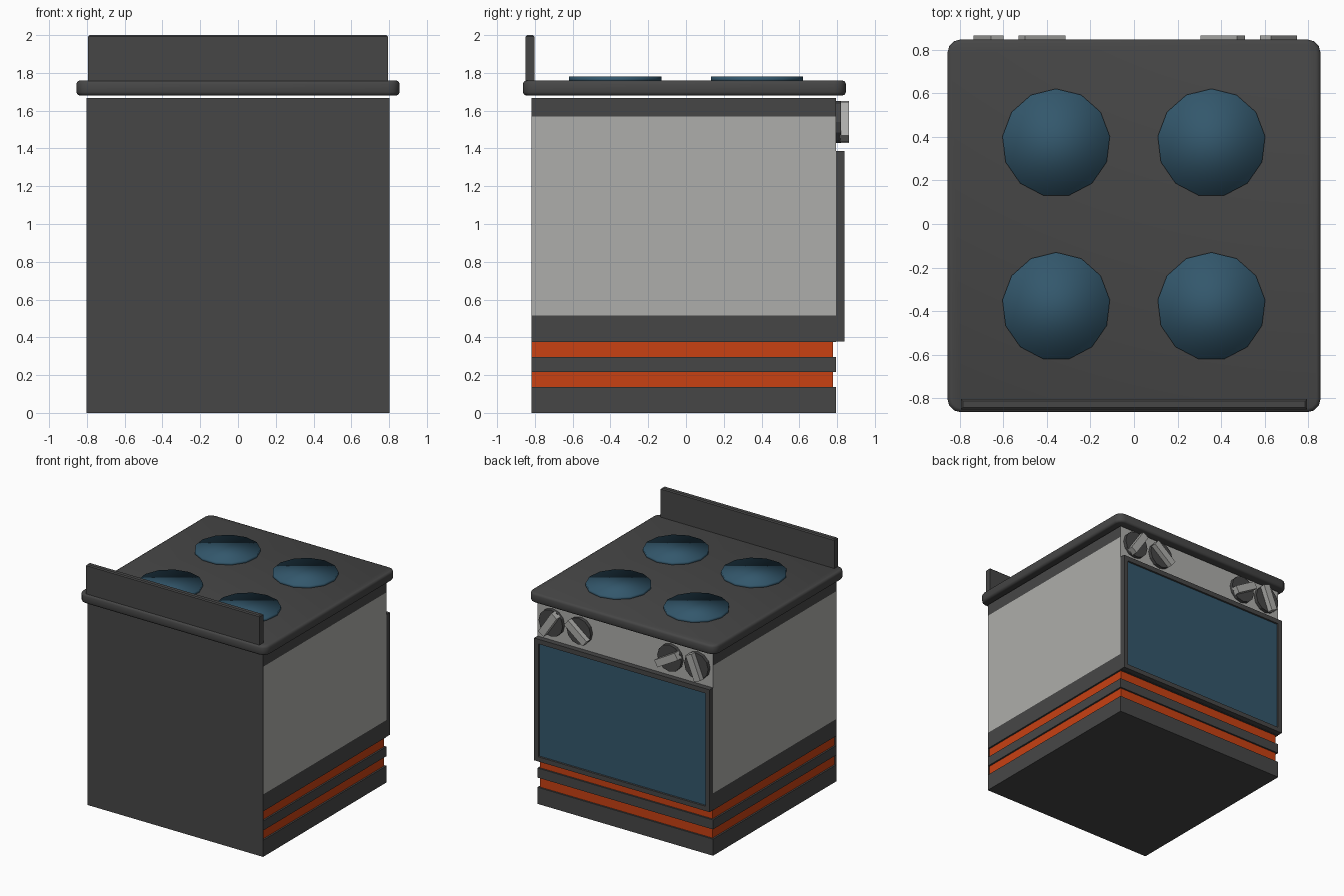
import bpy, bmesh, math
from mathutils import Matrix, Vector

if "Cube" in bpy.data.objects:
    bpy.data.objects.remove(bpy.data.objects["Cube"])


def material(name, rgb):
    m = bpy.data.materials.new(name)
    m.diffuse_color = (*rgb, 1)
    m.use_nodes = True
    m.node_tree.nodes["Principled BSDF"].inputs["Base Color"].default_value = m.diffuse_color
    return m


DARK = material("charcoal", (0.062, 0.062, 0.062))
GREY = material("light_grey", (0.42, 0.42, 0.405))
BLUE = material("steel_blue", (0.033, 0.096, 0.15))
ORANGE = material("orange", (0.58, 0.052, 0.006))


def finish(name, bm, *mats):
    bmesh.ops.recalc_face_normals(bm, faces=bm.faces)
    me = bpy.data.meshes.new(name)
    bm.to_mesh(me)
    bm.free()
    ob = bpy.data.objects.new(name, me)
    bpy.context.collection.objects.link(ob)
    for m in mats:
        me.materials.append(m)
    return ob


def box_bm(lo, hi):
    lo, hi = Vector(lo), Vector(hi)
    bm = bmesh.new()
    bmesh.ops.create_cube(bm, size=1, matrix=Matrix.Translation((lo + hi) / 2)
                          @ Matrix.Diagonal((*(hi - lo), 1)))
    return bm


def smooth(ob, angle):
    bpy.ops.object.select_all(action='DESELECT')
    ob.select_set(True)
    bpy.context.view_layer.objects.active = ob
    bpy.ops.object.shade_smooth_by_angle(angle=math.radians(angle))


# Body: stacked rectangles with two shallow grooves near the floor
BACK, FRONT, G = -0.815, 0.793, 0.014
levels = [(0, 0), (0.137, 0), (0.137, G), (0.217, G), (0.217, 0), (0.296, 0),
          (0.296, G), (0.375, G), (0.375, 0), (0.515, 0), (1.385, 0),
          (1.57, 0), (1.667, 0)]
bm = bmesh.new()
rings = []
for z, g in levels:
    x = 0.802 - g
    rings.append([bm.verts.new(p) for p in
                  ((-x, BACK, z), (x, BACK, z), (x, FRONT - g, z), (-x, FRONT - g, z))])
for a, b in zip(rings, rings[1:]):
    for i in range(4):
        j = (i + 1) % 4
        if i == 0 and a[0].co.z == b[0].co.z:
            continue    # the back has no ledge
        bm.faces.new((a[i], a[j], b[j], b[i]))
bm.faces.new(rings[0])
bm.faces.new(rings[-1])
bm.normal_update()
for f in bm.faces:
    c = f.calc_center_median()
    side, front = abs(c.x) > 0.7, c.y > 0.7
    upright = abs(f.normal.z) < 0.5
    if upright and (side or front) and (0.137 < c.z < 0.217 or 0.296 < c.z < 0.375):
        f.material_index = 2
    elif upright and ((side and 0.515 < c.z < 1.57) or (front and c.z > 1.385)):
        f.material_index = 1
finish("oven_body", bm, DARK, GREY, ORANGE)

# Flat back plate closing the grooves
finish("back_plate", box_bm((-0.802, BACK - 0.003, 0), (0.802, BACK + 0.001, 1.667)), DARK)

# Cooktop slab with rounded corners and rim
bm = box_bm((-0.855, -0.863, 1.68), (0.855, 0.846, 1.76))
up = [e for e in bm.edges if abs(e.verts[0].co.z - e.verts[1].co.z) > 0.01]
bmesh.ops.bevel(bm, geom=up, offset=0.06, segments=3, profile=0.5, affect='EDGES')
rim = [e for e in bm.edges if abs(e.verts[0].co.z - e.verts[1].co.z) < 0.01]
bmesh.ops.bevel(bm, geom=rim, offset=0.018, segments=2, profile=0.5, affect='EDGES')
smooth(finish("cooktop", bm, DARK), 50)

# Raised splash guard at the back
bm = box_bm((-0.793, -0.85, 1.75), (0.793, -0.803, 2.0))
top = [e for e in bm.edges if all(v.co.z > 1.9 for v in e.verts)]
bmesh.ops.bevel(bm, geom=top, offset=0.008, segments=1, affect='EDGES')
finish("splash_guard", bm, DARK)

# Four hot plates, 13-sided and fully smooth
for i, (x, y) in enumerate([(-0.357, 0.372), (0.355, 0.372), (-0.357, -0.378), (0.355, -0.378)]):
    bm = bmesh.new()
    bmesh.ops.create_cone(bm, cap_ends=True, segments=13, radius1=0.248, radius2=0.248,
                          depth=0.03, matrix=Matrix.Translation((x, y, 1.766)))
    for f in bm.faces:
        f.smooth = True
    finish(f"hot_plate_{i + 1}", bm, BLUE)

# Oven door with inset blue window
bm = box_bm((-0.802, 0.79, 0.377), (0.802, 0.838, 1.387))
bm.normal_update()
face = next(f for f in bm.faces if f.normal.y > 0.9)
bmesh.ops.inset_region(bm, faces=[face], thickness=0.055)
bmesh.ops.inset_region(bm, faces=[face], thickness=0.003, depth=-0.012)
face.material_index = 1
finish("oven_door", bm, DARK, BLUE)

# Knobs: dark disc with a turned grey grip (lean is the grip's angle toward +x)
for i, (x, lean) in enumerate([(-0.667, 22), (-0.422, -60), (0.407, 52), (0.662, -34)]):
    bm = bmesh.new()
    bmesh.ops.create_cone(bm, cap_ends=True, segments=12, radius1=0.11, radius2=0.11, depth=0.03,
                          matrix=Matrix.Translation((x, 0.806, 1.54)) @ Matrix.Rotation(math.pi / 2, 4, 'X'))
    finish(f"knob_disc_{i + 1}", bm, DARK)
    bm = box_bm((-0.03, 0.815, -0.107), (0.03, 0.864, 0.107))
    bm.transform(Matrix.Translation((x, 0, 1.54)) @ Matrix.Rotation(math.radians(lean), 4, 'Y'))
    finish(f"knob_grip_{i + 1}", bm, GREY)
